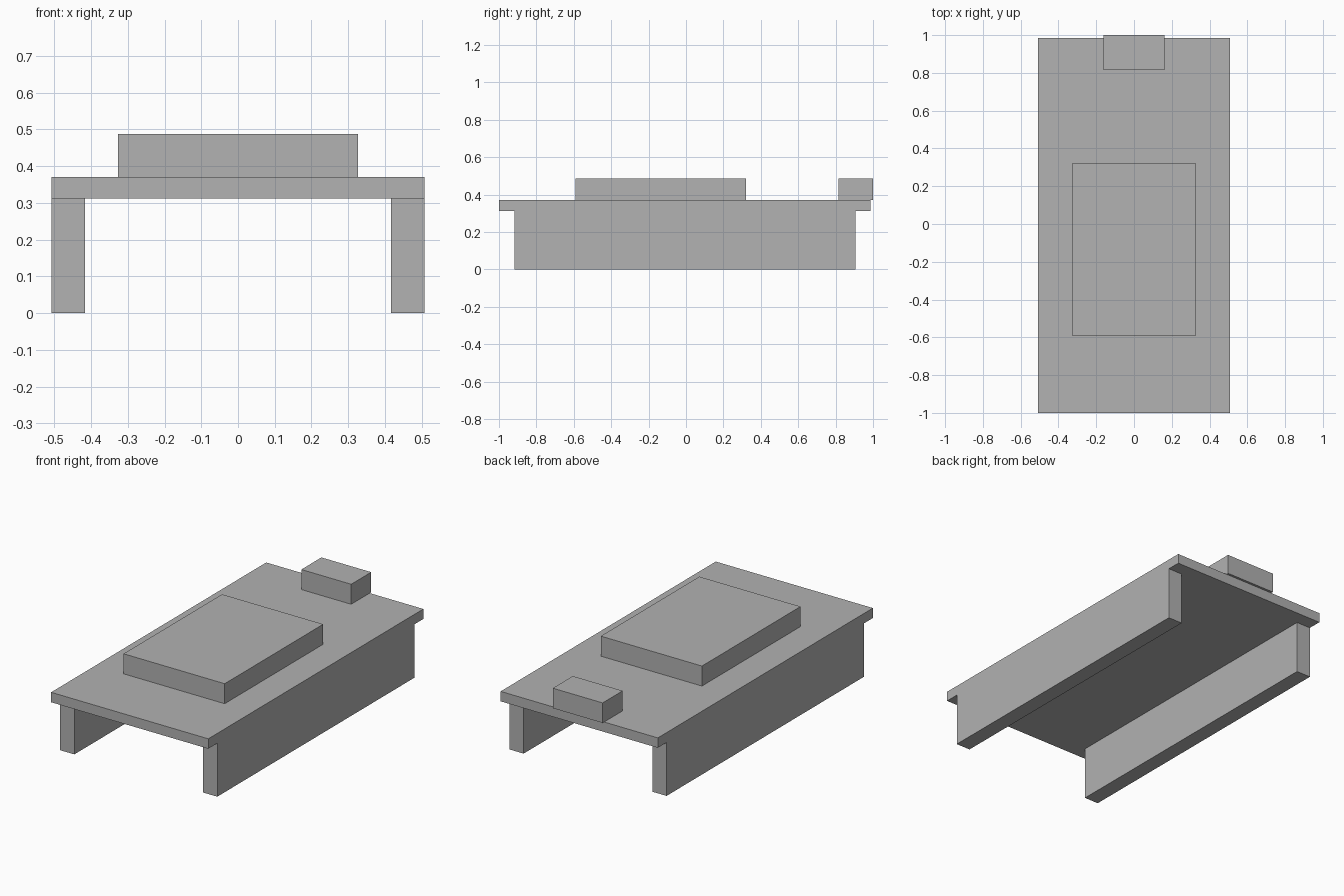
import bpy
import bmesh
from mathutils import Vector

default_cube = bpy.data.objects.get("Cube")
if default_cube:
    bpy.data.objects.remove(default_cube, do_unlink=True)

# Single plain grey
GREY = (0.445, 0.445, 0.445, 1)
grey = bpy.data.materials.new("grey")
grey.use_nodes = True
grey.diffuse_color = GREY
grey.node_tree.nodes["Principled BSDF"].inputs["Base Color"].default_value = GREY


def box(name, x, y, z):
    """Flat-faced block spanning the (low, high) range on each axis."""
    low, high = (Vector(corner) for corner in zip(x, y, z))
    bm = bmesh.new()
    bmesh.ops.create_cube(bm, size=1)
    bmesh.ops.scale(bm, vec=high - low, verts=bm.verts)
    mesh = bpy.data.meshes.new(name)
    bm.to_mesh(mesh)
    bm.free()
    mesh.materials.append(grey)
    obj = bpy.data.objects.new(name, mesh)
    obj.location = (low + high) / 2
    bpy.context.collection.objects.link(obj)
    return obj


HALF_WIDTH = 0.508
LEG_INNER = 0.416
DECK_BOTTOM, DECK_TOP, BLOCK_TOP = 0.312, 0.37, 0.487

# Long top slab
box("deck", (-HALF_WIDTH, HALF_WIDTH), (-1, 0.986), (DECK_BOTTOM, DECK_TOP))

# Side walls carrying the slab, flush with its long edges
for name, side in (("left_wall", 1), ("right_wall", -1)):
    span = sorted((side * LEG_INNER, side * HALF_WIDTH))
    box(name, span, (-0.917, 0.905), (0, DECK_BOTTOM))

# Raised panel, and small block overhanging the back edge
box("raised_panel", (-0.327, 0.327), (-0.59, 0.32), (DECK_TOP, BLOCK_TOP))
box("back_block", (-0.161, 0.161), (0.815, 1), (DECK_TOP, BLOCK_TOP))
